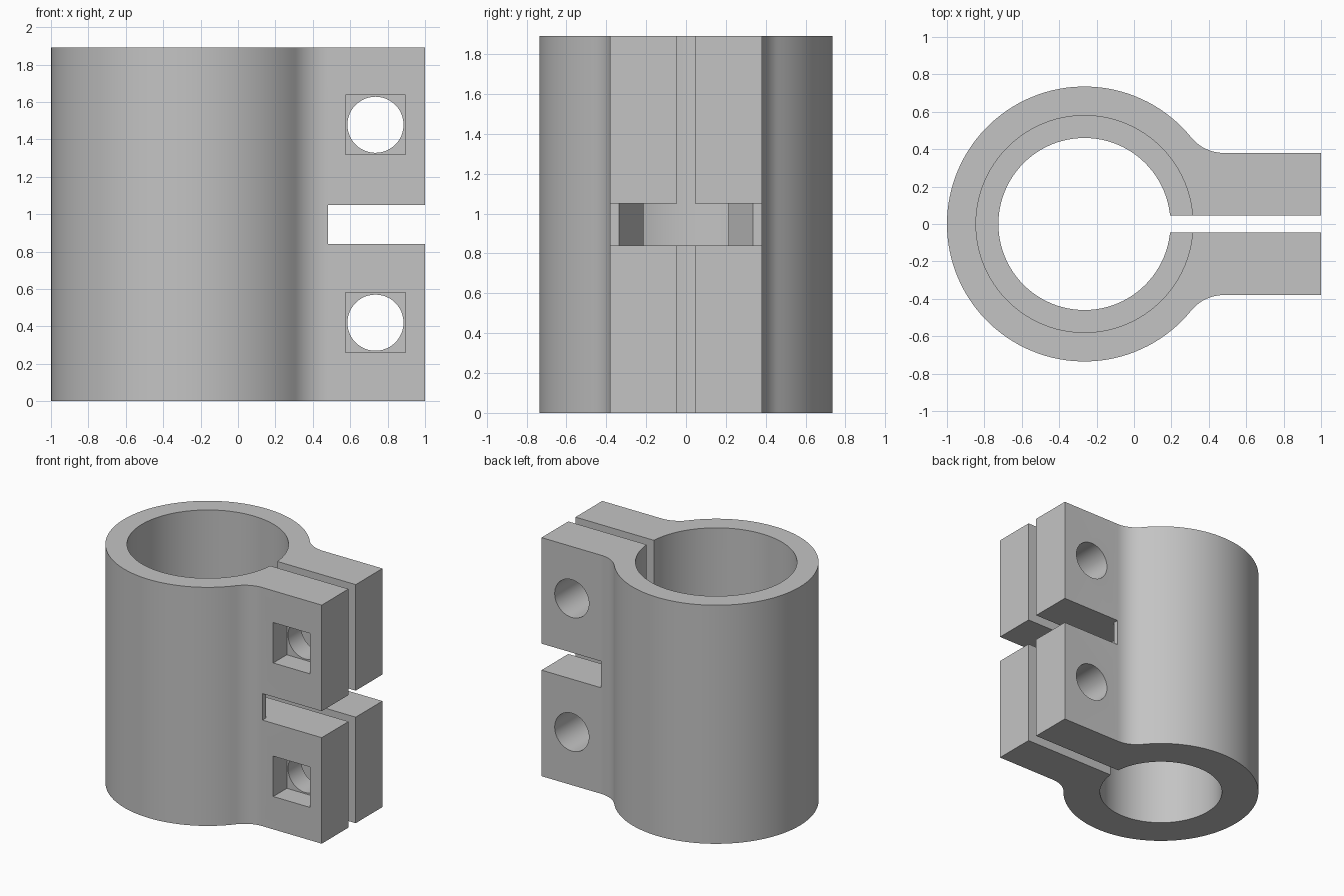
import bpy, bmesh
from math import sin, cos, pi, atan2, hypot

cube = bpy.data.objects.get("Cube")
if cube:
    bpy.data.objects.remove(cube, do_unlink=True)

HEIGHT = 1.89
AXIS = -0.265            # x of the bore axis
OUTER = 0.735
ARM = 0.38               # half width across both lugs
NECK = 0.48              # x where the fillet meets the lugs
SLOT_LOW, SLOT_HIGH = 0.84, 1.05

metal = bpy.data.materials.new("plain grey")
metal.use_nodes = True
grey = (0.55, 0.55, 0.55, 1)
metal.diffuse_color = grey
metal.node_tree.nodes["Principled BSDF"].inputs["Base Color"].default_value = grey


def arc(cx, cy, r, start, end, steps):
    return [(cx + r * cos(start + (end - start) * i / steps),
             cy + r * sin(start + (end - start) * i / steps)) for i in range(steps + 1)]


def prism(name, outline, low, high):
    """Extrude a counter-clockwise outline between two heights."""
    bm = bmesh.new()
    base = bm.faces.new([bm.verts.new((x, y, low)) for x, y in outline])
    top = bmesh.ops.extrude_face_region(bm, geom=[base])["geom"]
    bmesh.ops.translate(bm, vec=(0, 0, high - low),
                        verts=[v for v in top if isinstance(v, bmesh.types.BMVert)])
    bmesh.ops.recalc_face_normals(bm, faces=bm.faces)
    mesh = bpy.data.meshes.new(name)
    bm.to_mesh(mesh)
    bm.free()
    obj = bpy.data.objects.new(name, mesh)
    bpy.context.collection.objects.link(obj)
    mesh.materials.append(metal)
    return obj


def box(name, x0, x1, y0, y1, z0, z1):
    return prism(name, [(x0, y0), (x1, y0), (x1, y1), (x0, y1)], z0, z1)


def bore(name, r, low, high):
    return prism(name, arc(AXIS, 0, r, 0, 2 * pi, 96)[:-1], low, high)


# Clamp body: round sleeve blending through fillets into the lugs
dx = NECK - AXIS
fillet = (dx ** 2 + ARM ** 2 - OUTER ** 2) / (2 * (OUTER - ARM))
blend = atan2(ARM + fillet, dx)
upper = arc(NECK, ARM + fillet, fillet, -pi / 2, blend - pi, 12)
sleeve = arc(AXIS, 0, OUTER, blend, 2 * pi - blend, 96)[1:-1]
lower = [(x, -y) for x, y in reversed(upper)]
body = prism("clamp_body", [(1, -ARM), (1, ARM)] + upper + sleeve + lower, 0, HEIGHT)

# Stepped bore, clamping slit and cross slot
cutters = [
    bore("narrow_bore_cutter", 0.46, -0.1, HEIGHT + 0.1),
    bore("wide_bore_cutter", 0.58, SLOT_LOW, HEIGHT + 0.1),
    box("slit_cutter", AXIS, 1.2, -0.045, 0.045, -0.1, HEIGHT + 0.1),
    prism("slot_cutter", [(0.2, -0.167), (NECK, -0.336), (NECK, -0.6), (1.2, -0.6),
                          (1.2, 0.6), (NECK, 0.6), (NECK, 0.336), (0.2, 0.167)],
          SLOT_LOW, SLOT_HIGH),
]

# Bolt holes with square nut pockets on the front
BOLT_X, BOLT_R, NUT = 0.735, 0.15, 0.16
for label, z in (("lower", 0.42), ("upper", 1.478)):
    hole = prism(label + "_bolt_cutter", arc(0, 0, BOLT_R, 0, 2 * pi, 48)[:-1], -0.6, 0.6)
    hole.rotation_euler.x = pi / 2
    hole.location = (BOLT_X, 0, z)
    pocket = box(label + "_nut_cutter", BOLT_X - NUT, BOLT_X + NUT,
                 -0.6, -0.21, z - NUT, z + NUT)
    cutters += [hole, pocket]

bpy.context.view_layer.objects.active = body
for cutter in cutters:
    cutter.hide_render = True
    mod = body.modifiers.new(cutter.name, "BOOLEAN")
    mod.operation = "DIFFERENCE"
    mod.solver = "EXACT"
    mod.object = cutter
bpy.context.view_layer.update()

# Bake the cuts, drop the cutters and smooth the round walls
cut_mesh = bpy.data.meshes.new_from_object(
    body.evaluated_get(bpy.context.evaluated_depsgraph_get()))
body.modifiers.clear()
body.data = cut_mesh
for cutter in cutters:
    bpy.data.objects.remove(cutter, do_unlink=True)
cut_mesh.materials.clear()
cut_mesh.materials.append(metal)
for face in cut_mesh.polygons:
    face.material_index = 0
bpy.ops.object.select_all(action="DESELECT")
body.select_set(True)
bpy.context.view_layer.objects.active = body
bpy.ops.object.shade_smooth_by_angle(angle=pi / 7)
